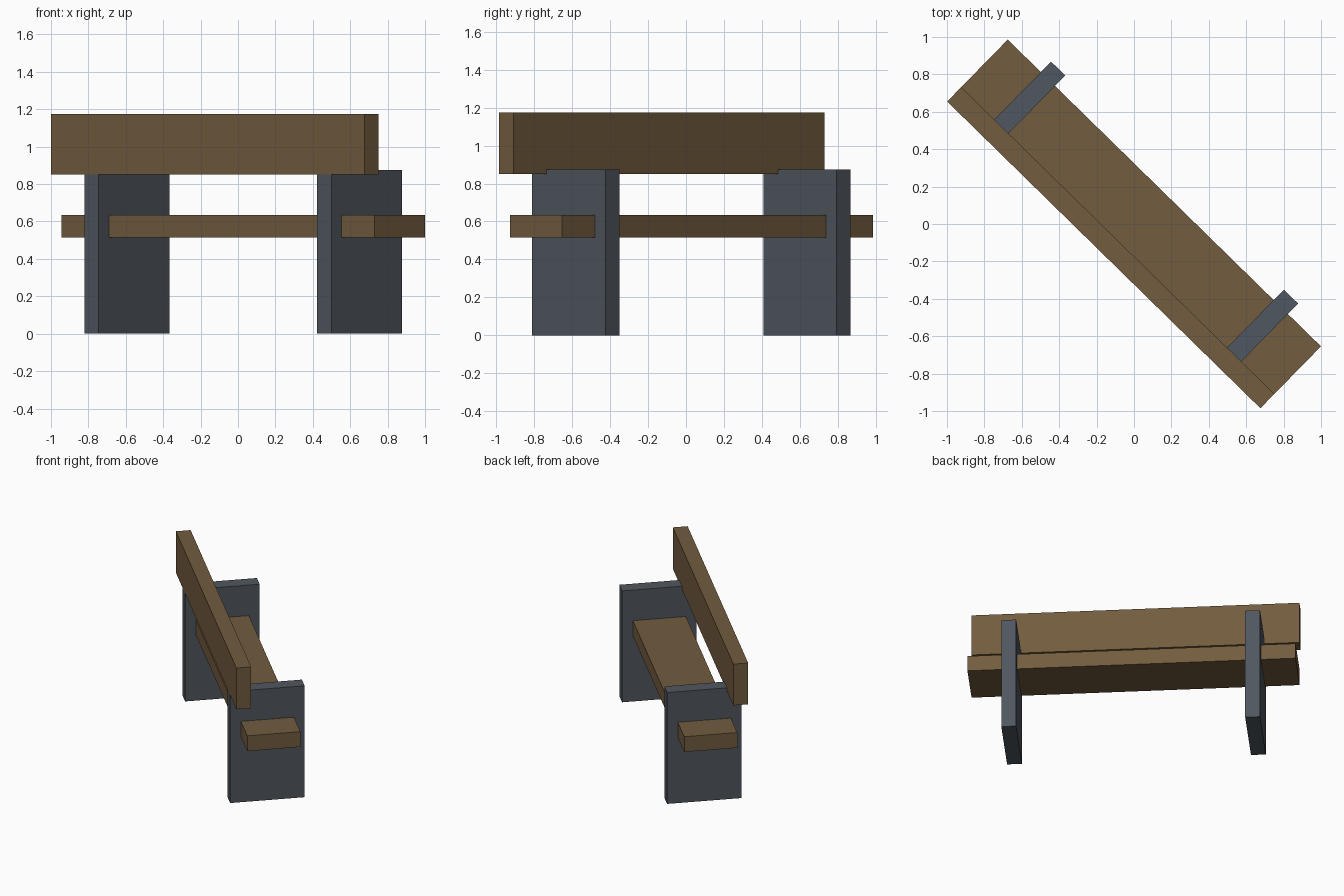
import bpy
from math import radians
from mathutils import Matrix

if "Cube" in bpy.data.objects:
    bpy.data.objects.remove(bpy.data.objects["Cube"])

TURN = Matrix.Rotation(radians(-44.4), 4, 'Z')  # the bench stands diagonally


def material(name, color):
    m = bpy.data.materials.new(name)
    m.diffuse_color = (*color, 1)
    m.use_nodes = True
    m.node_tree.nodes["Principled BSDF"].inputs["Base Color"].default_value = m.diffuse_color
    return m


wood = material("brown_wood", (0.17, 0.107, 0.049))
slate = material("dark_slate", (0.08, 0.095, 0.115))


def box(name, lo, hi, mat):
    """Box between two corners given in the bench's own axes."""
    bpy.ops.mesh.primitive_cube_add(size=1)
    ob = bpy.context.object
    ob.name = name
    size = [b - a for a, b in zip(lo, hi)]
    mid = [(a + b) / 2 for a, b in zip(lo, hi)]
    ob.data.transform(Matrix.Translation(mid) @ Matrix.Diagonal((*size, 1)))
    ob.matrix_world = TURN
    ob.data.materials.append(mat)


# Planks running the full length
box("seat", (-1.172, -0.152, 0.515), (1.172, 0.232, 0.635), wood)
box("backrest", (-1.172, -0.231, 0.85), (1.172, -0.124, 1.175), wood)

# Slab legs that the seat passes through
for side, x in (("left", -0.871), ("right", 0.871)):
    box(side + "_leg", (x - 0.053, -0.23, 0), (x + 0.053, 0.31, 0.875), slate)
